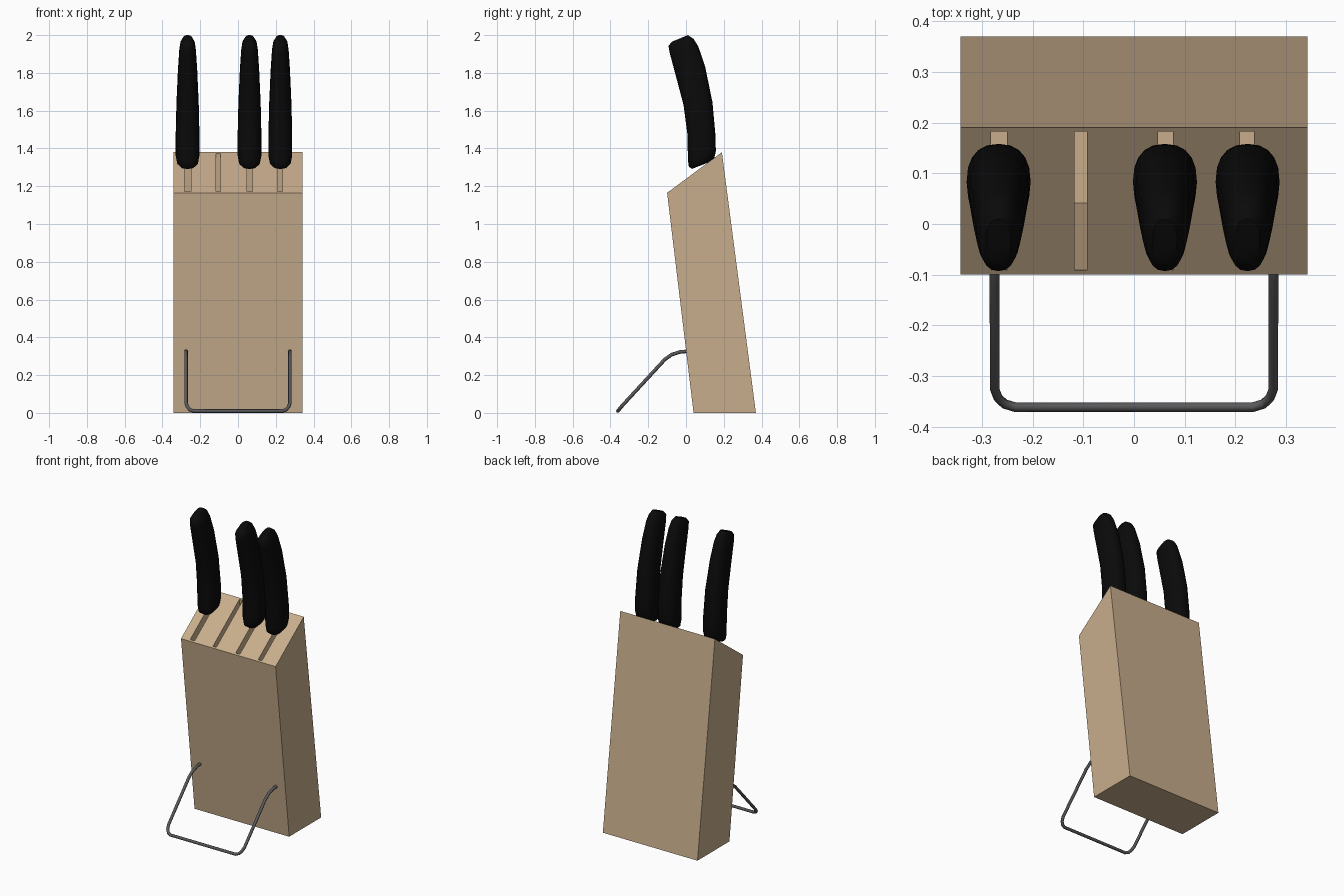
import bpy, bmesh, math

if "Cube" in bpy.data.objects:
    bpy.data.objects.remove(bpy.data.objects["Cube"])


def material(name, rgb):
    m = bpy.data.materials.new(name)
    m.diffuse_color = (*rgb, 1)
    m.use_nodes = True
    m.node_tree.nodes["Principled BSDF"].inputs["Base Color"].default_value = m.diffuse_color
    return m


WOOD = material("beech wood", (0.58, 0.42, 0.265))
BLACK = material("black plastic", (0.003, 0.003, 0.003))
STEEL = material("dark steel", (0.10, 0.10, 0.105))


def to_object(name, bm, mat):
    bmesh.ops.recalc_face_normals(bm, faces=bm.faces)
    me = bpy.data.meshes.new(name)
    bm.to_mesh(me)
    bm.free()
    ob = bpy.data.objects.new(name, me)
    bpy.context.collection.objects.link(ob)
    me.materials.append(mat)
    return ob


def select(ob):
    bpy.ops.object.select_all(action='DESELECT')
    ob.select_set(True)
    bpy.context.view_layer.objects.active = ob


def prism(bm, profile, x0, x1):
    """Side profile (y, z) extruded from x0 to x1."""
    a, b = ([bm.verts.new((x, y, z)) for y, z in profile] for x in (x0, x1))
    bm.faces.new(a)
    bm.faces.new(b)
    n = len(profile)
    for i in range(n):
        j = (i + 1) % n
        bm.faces.new((a[i], a[j], b[j], b[i]))


# Leaning wooden block
bm = bmesh.new()
prism(bm, [(0.04, 0), (0.37, 0), (0.19, 1.38), (-0.10, 1.165)], -0.342, 0.342)
block = to_object("knife_block", bm, WOOD)

# Deep blade slots, cut parallel to the block
bm = bmesh.new()
for x, w in ((-0.266, 0.016), (-0.105, 0.0125), (0.062, 0.015), (0.223, 0.0135)):
    prism(bm, [(0.041, 0.08), (0.348, 0.08), (0.166, 1.5), (-0.121, 1.42)], x - w, x + w)
cutter = to_object("slot_cutter", bm, WOOD)
cutter.hide_render = True
mod = block.modifiers.new("slots", 'BOOLEAN')
mod.operation = 'DIFFERENCE'
mod.solver = 'EXACT'
mod.object = cutter
select(block)
bpy.ops.object.modifier_apply(modifier=mod.name)
bpy.data.objects.remove(cutter)

# Curved handles: rings of (front y, front z, back y, back z, half width)
RINGS = [
    (0.032, 1.292, 0.125, 1.328, 0.040),
    (0.015, 1.303, 0.150, 1.350, 0.056),
    (0.010, 1.340, 0.158, 1.385, 0.063),
    (0.008, 1.470, 0.156, 1.470, 0.063),
    (-0.013, 1.630, 0.140, 1.645, 0.059),
    (-0.058, 1.800, 0.101, 1.835, 0.051),
    (-0.086, 1.905, 0.065, 1.940, 0.044),
    (-0.093, 1.942, 0.040, 1.980, 0.038),
    (-0.075, 1.965, 0.010, 2.000, 0.024),
]
SIDES = 20


def handle(name, cx):
    bm = bmesh.new()
    loops = []
    for yf, zf, yb, zb, w in RINGS:
        loop = []
        for i in range(SIDES):
            t = 2 * math.pi * i / SIDES
            c, s = math.cos(t), math.sin(t)
            c = math.copysign(abs(c) ** 0.85, c)
            s = math.copysign(abs(s) ** 0.85, s)
            k = (1 + c) / 2
            loop.append(bm.verts.new((cx + w * s, yf + (yb - yf) * k, zf + (zb - zf) * k)))
        loops.append(loop)
    for a, b in zip(loops, loops[1:]):
        for i in range(SIDES):
            j = (i + 1) % SIDES
            bm.faces.new((a[i], a[j], b[j], b[i]))
    bm.faces.new(loops[0])
    bm.faces.new(loops[-1])
    ob = to_object(name, bm, BLACK)
    select(ob)
    bpy.ops.object.shade_smooth_by_angle(angle=math.radians(50))


for n, x in (("left", -0.267), ("middle", 0.061), ("right", 0.224)):
    handle(f"knife_handle_{n}", x)

# Bent wire stand: one half of the path, mirrored
half = [(0.275, 0.03, 0.328), (0.275, -0.03, 0.323), (0.275, -0.075, 0.309),
        (0.275, -0.112, 0.283), (0.275, -0.325, 0.052), (0.268, -0.343, 0.032),
        (0.255, -0.355, 0.017), (0.235, -0.361, 0.010)]
path = half + [(-x, y, z) for x, y, z in reversed(half)]
cu = bpy.data.curves.new("wire_stand", 'CURVE')
cu.dimensions = '3D'
cu.bevel_depth = 0.0095
cu.bevel_resolution = 2
cu.use_fill_caps = True
sp = cu.splines.new('POLY')
sp.points.add(len(path) - 1)
for p, co in zip(sp.points, path):
    p.co = (*co, 1)
cu.materials.append(STEEL)
stand = bpy.data.objects.new("wire_stand", cu)
bpy.context.collection.objects.link(stand)
select(stand)
bpy.ops.object.convert(target='MESH')
bpy.ops.object.shade_smooth_by_angle(angle=math.radians(50))
